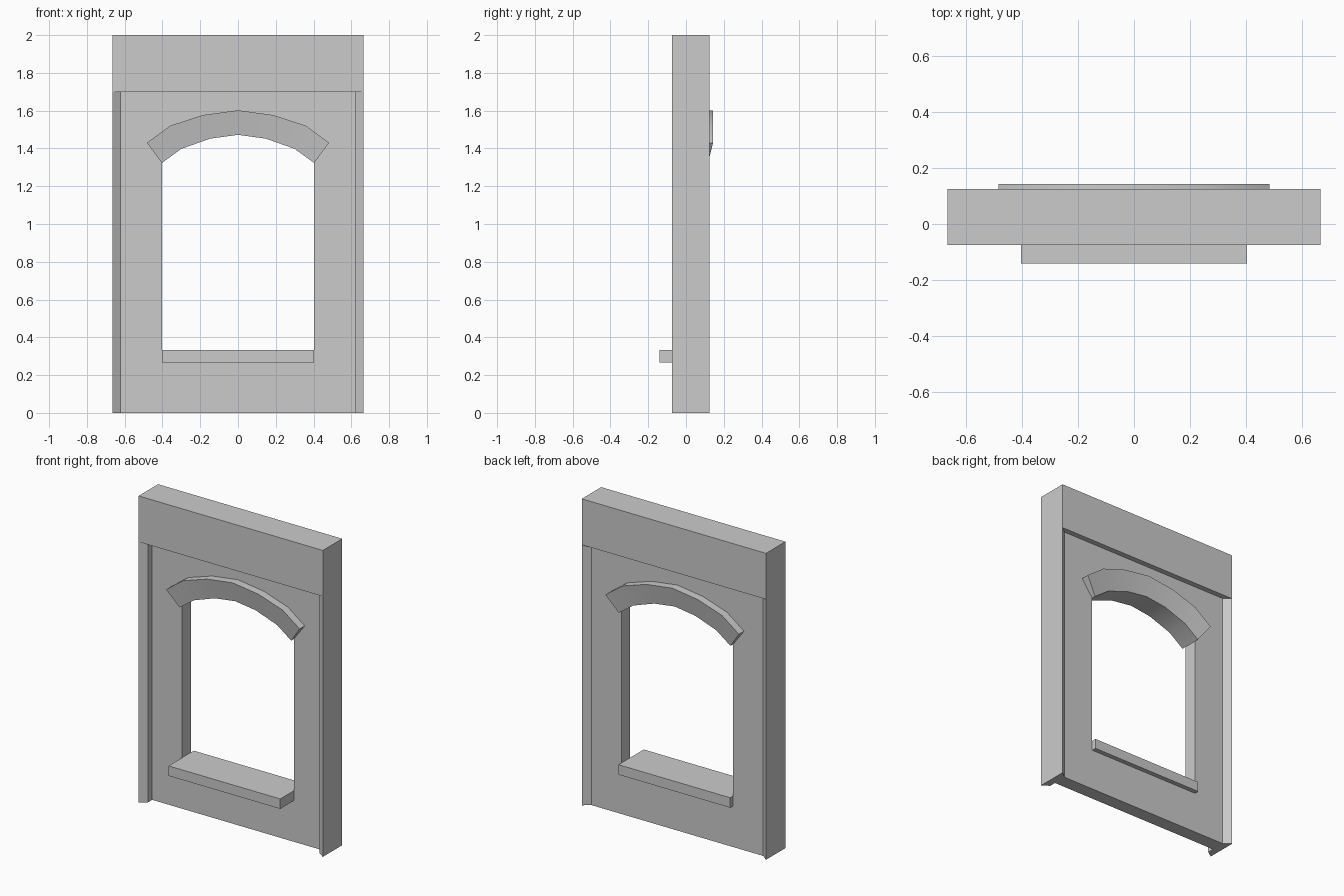
import bpy, bmesh
from mathutils import Vector

if "Cube" in bpy.data.objects:
    bpy.data.objects.remove(bpy.data.objects["Cube"])


def finish(name, bm):
    bmesh.ops.recalc_face_normals(bm, faces=bm.faces)
    mesh = bpy.data.meshes.new(name)
    bm.to_mesh(mesh)
    bm.free()
    obj = bpy.data.objects.new(name, mesh)
    bpy.context.collection.objects.link(obj)
    return obj


def prism(name, points, offset):
    """Extrude a closed outline along an offset vector."""
    bm = bmesh.new()
    face = bm.faces.new([bm.verts.new(p) for p in points])
    ext = bmesh.ops.extrude_face_region(bm, geom=[face], use_keep_orig=True)
    verts = [g for g in ext["geom"] if isinstance(g, bmesh.types.BMVert)]
    bmesh.ops.translate(bm, verts=verts, vec=Vector(offset))
    return finish(name, bm)


def box(name, x, y0, y1, z0, z1):
    return prism(name, [(-x, y0, z0), (x, y0, z0), (x, y1, z0), (-x, y1, z0)],
                 (0, 0, z1 - z0))


def mirrored(half):
    """Half outline ending on the centre line -> full left-to-right outline."""
    return half + [(-x, z) for x, z in reversed(half) if x != 0]


# Wall panel: recessed both sides, with splayed edge strips
left = [(-0.665, 0.125), (-0.665, -0.075), (-0.62, -0.045), (-0.62, 0.0)]
back = [(0.62, 0.09), (-0.62, 0.09)]
plan = mirrored(left) + back
wall = prism("wall_panel", [(x, y, 0) for x, y in plan], (0, 0, 1.7))

# Window opening, its head hidden inside the arch
opening = mirrored([(-0.403, 0.3), (-0.403, 1.38), (-0.31, 1.46),
                    (-0.15, 1.51), (0, 1.53)])
cutter = prism("opening_cutter", [(x, -0.3, z) for x, z in opening], (0, 0.6, 0))
cutter.hide_render = True
cutter.display_type = 'WIRE'
cut = wall.modifiers.new("opening", 'BOOLEAN')
cut.operation = 'DIFFERENCE'
cut.solver = 'EXACT'
cut.object = cutter

# Lintel and sill
box("lintel", 0.665, -0.075, 0.125, 1.7, 2.0)
box("sill", 0.403, -0.14, 0.12, 0.268, 0.333)

# Arch over the window, faces sloping out towards the outer edge
outer = mirrored([(-0.482, 1.43), (-0.36, 1.52), (-0.185, 1.577), (0, 1.602)])
inner = mirrored([(-0.403, 1.323), (-0.30, 1.398), (-0.147, 1.452), (0, 1.472)])
bm = bmesh.new()
rings = []
for (ox, oz), (ix, iz) in zip(outer, inner):
    rings.append([bm.verts.new(p) for p in (
        (ox, -0.053, oz), (ox, 0.143, oz), (ix, 0.117, iz), (ix, -0.027, iz))])
for a, b in zip(rings, rings[1:]):
    for i in range(4):
        j = (i + 1) % 4
        bm.faces.new((a[i], a[j], b[j], b[i]))
bm.faces.new(rings[0])
bm.faces.new(rings[-1])
arch = finish("window_arch", bm)
bpy.ops.object.select_all(action='DESELECT')
arch.select_set(True)
bpy.context.view_layer.objects.active = arch
bpy.ops.object.shade_smooth_by_angle()
